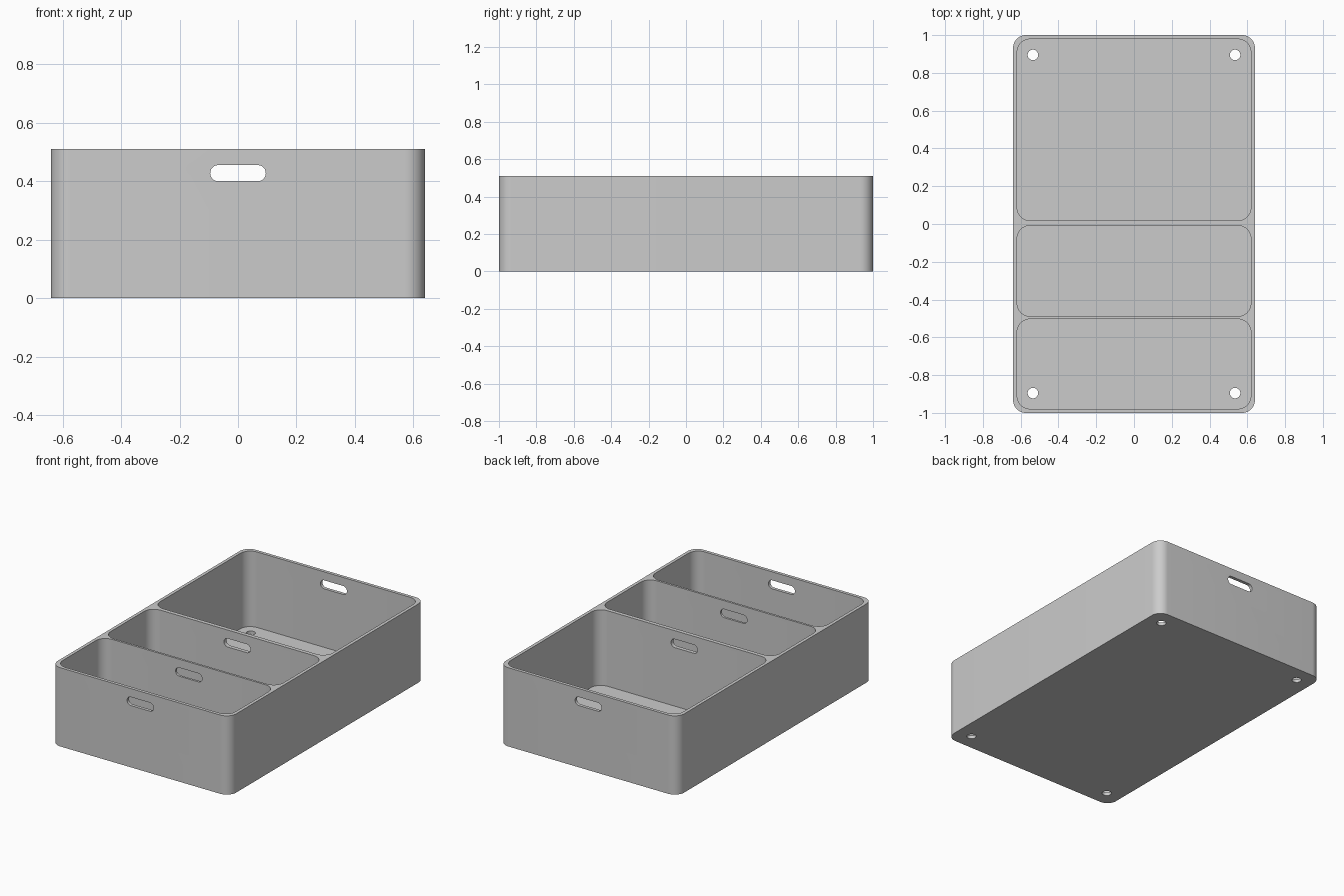
import bpy, bmesh, math

if "Cube" in bpy.data.objects:
    bpy.data.objects.remove(bpy.data.objects["Cube"])

HEIGHT, FLOOR = 0.51, 0.021
SEG = 12


def rounded_rect(x0, x1, y0, y1, r, seg=SEG):
    """Outline of a rectangle with rounded corners, counter-clockwise."""
    corners = [(x1 - r, y1 - r), (x0 + r, y1 - r), (x0 + r, y0 + r), (x1 - r, y0 + r)]
    pts = []
    for q, (cx, cy) in enumerate(corners):
        for i in range(seg + 1):
            a = math.pi / 2 * (q + i / seg)
            pts.append((cx + r * math.cos(a), cy + r * math.sin(a)))
    return pts


def circle(cx, cy, r, n=32):
    return [(cx + r * math.cos(2 * math.pi * i / n), cy + r * math.sin(2 * math.pi * i / n))
            for i in range(n)]


def prism(name, outline, lo, hi, axis='Z'):
    """Extrude an outline along Z, or an (x, z) outline along Y."""
    place = (lambda u, v, w: (u, v, w)) if axis == 'Z' else (lambda u, v, w: (u, w, v))
    bm = bmesh.new()
    bottom = bm.faces.new([bm.verts.new(place(u, v, lo)) for u, v in outline])
    top = bmesh.ops.extrude_face_region(bm, geom=[bottom])['geom']
    verts = [g for g in top if isinstance(g, bmesh.types.BMVert)]
    bmesh.ops.translate(bm, verts=verts, vec=place(0, 0, hi - lo))
    bmesh.ops.remove_doubles(bm, verts=bm.verts, dist=1e-5)
    bmesh.ops.recalc_face_normals(bm, faces=bm.faces)
    mesh = bpy.data.meshes.new(name)
    bm.to_mesh(mesh)
    bm.free()
    obj = bpy.data.objects.new(name, mesh)
    bpy.context.collection.objects.link(obj)
    return obj


# Outer body of the tray
tray = prism("divided_tray", rounded_rect(-0.64, 0.64, -1, 1, 0.068), 0, HEIGHT)
grey = bpy.data.materials.new("plain grey")
grey.diffuse_color = (0.6, 0.6, 0.6, 1)
grey.use_nodes = True
grey.node_tree.nodes["Principled BSDF"].inputs["Base Color"].default_value = grey.diffuse_color
tray.data.materials.append(grey)

cutters = []
# Three compartments
for y0, y1 in [(0.018, 0.979), (-0.489, -0.008), (-0.979, -0.503)]:
    cutters.append(prism("compartment_cutter", rounded_rect(-0.619, 0.619, y0, y1, 0.07),
                         FLOOR, HEIGHT + 0.1))
# Handle slot through end walls and dividers
cutters.append(prism("handle_cutter", rounded_rect(-0.095, 0.095, 0.4, 0.455, 0.0274),
                     -1.1, 1.1, 'Y'))
# Corner holes in the floor
for sx in (-1, 1):
    for sy in (-1, 1):
        cutters.append(prism("hole_cutter", circle(sx * 0.535, sy * 0.895, 0.028), -0.1, 0.1))

# Cut everything out of the body
bpy.context.view_layer.objects.active = tray
tray.select_set(True)
for c in cutters:
    c.hide_render = True
    mod = tray.modifiers.new("cut", 'BOOLEAN')
    mod.operation = 'DIFFERENCE'
    mod.solver = 'EXACT'
    mod.object = c
    bpy.ops.object.modifier_apply(modifier=mod.name)
    bpy.data.objects.remove(c)

bpy.ops.object.shade_smooth_by_angle(angle=math.radians(30))
